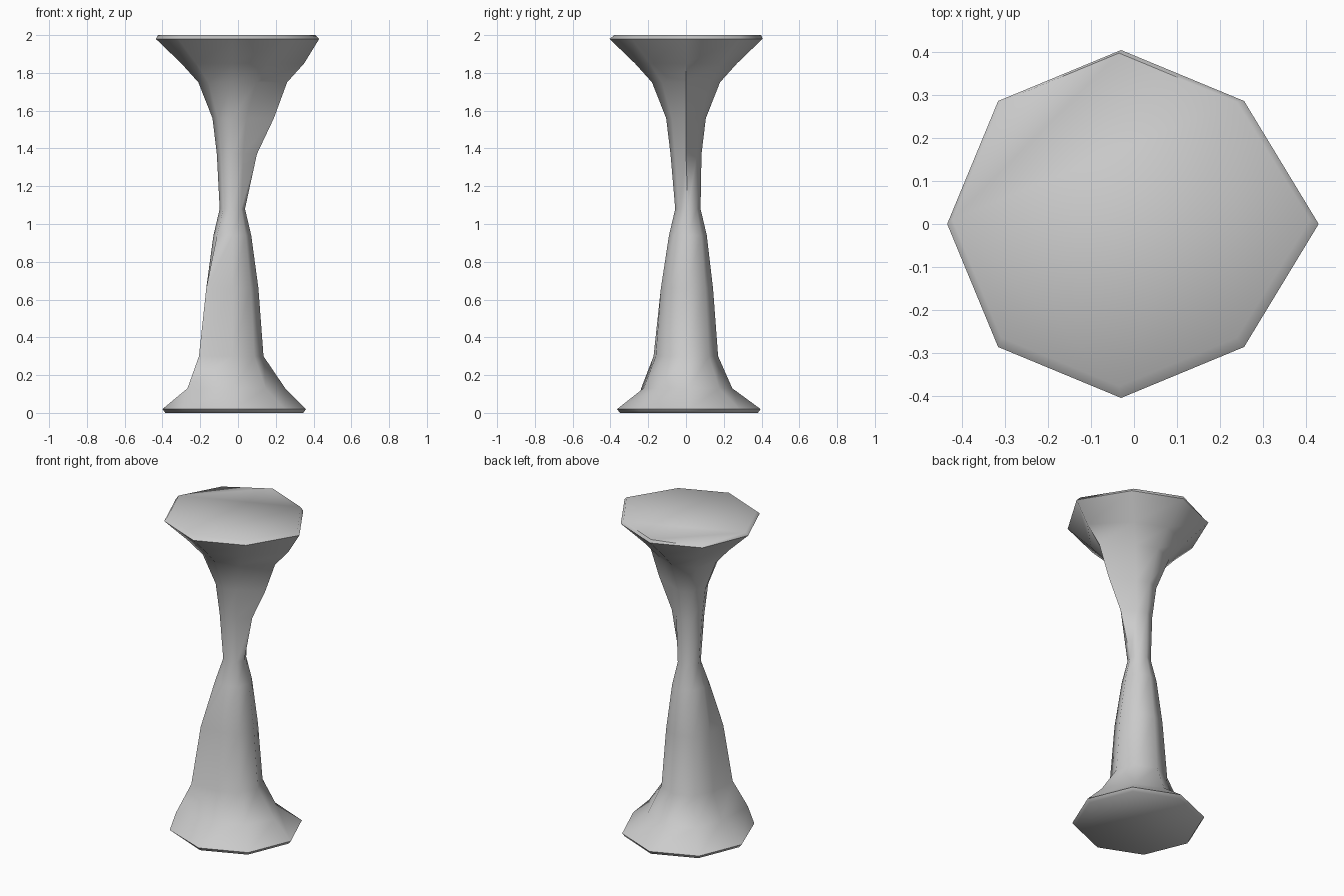
import bpy, bmesh, math

if "Cube" in bpy.data.objects:
    bpy.data.objects.remove(bpy.data.objects["Cube"])

SIDES = 8
RIGHT, BACK_LEFT, FRONT_LEFT = 0, 3, 5   # corner indices, counted from +x

# Rings: height, centre x, centre y, radius, {corner: special radius}
RINGS = [
    (0.00, -0.02, 0.015, 0.365, {}),
    (0.02, -0.02, 0.015, 0.38, {FRONT_LEFT: 0.39}),
    (0.13, -0.02, 0.01, 0.235, {RIGHT: 0.27, FRONT_LEFT: 0.35}),
    (0.30, -0.03, 0.005, 0.165, {FRONT_LEFT: 0.25}),
    (0.66, -0.03, 0.005, 0.138, {FRONT_LEFT: 0.195}),
    (0.94, -0.03, 0.01, 0.10, {FRONT_LEFT: 0.115}),
    (1.08, -0.03, 0.01, 0.067, {}),
    (1.37, -0.03, 0.00, 0.082, {RIGHT: 0.13}),
    (1.56, -0.03, 0.00, 0.105, {RIGHT: 0.22}),
    (1.75, -0.03, 0.00, 0.18, {RIGHT: 0.29}),
    (1.85, -0.03, 0.00, 0.27, {RIGHT: 0.38}),
    (1.98, -0.03, 0.00, 0.405, {RIGHT: 0.46}),
    (2.00, -0.035, 0.01, 0.388, {RIGHT: 0.445}),
]

bm = bmesh.new()
loops = []
for z, cx, cy, radius, special in RINGS:
    loop = []
    for i in range(SIDES):
        a = 2 * math.pi * i / SIDES
        r = special.get(i, radius)
        loop.append(bm.verts.new((cx + r * math.cos(a), cy + r * math.sin(a), z)))
    loops.append(loop)

# Flared column walls
for low, high in zip(loops, loops[1:]):
    for i in range(SIDES):
        j = (i + 1) % SIDES
        bm.faces.new((low[i], low[j], high[j], high[i]))

# Flat foot and top, with one top corner folded slightly down
bm.faces.new(loops[0][::-1])
top = loops[-1]
top[BACK_LEFT].co.z = 1.983
bm.faces.new([v for i, v in enumerate(top) if i != BACK_LEFT])
bm.faces.new(top[BACK_LEFT - 1:BACK_LEFT + 2])

mesh = bpy.data.meshes.new("pedestal")
bm.normal_update()
bm.to_mesh(mesh)
bm.free()
pedestal = bpy.data.objects.new("pedestal", mesh)
bpy.context.collection.objects.link(pedestal)

# Smooth sides, sharp rims
bpy.context.view_layer.objects.active = pedestal
pedestal.select_set(True)
bpy.ops.object.shade_smooth_by_angle(angle=math.radians(60))
